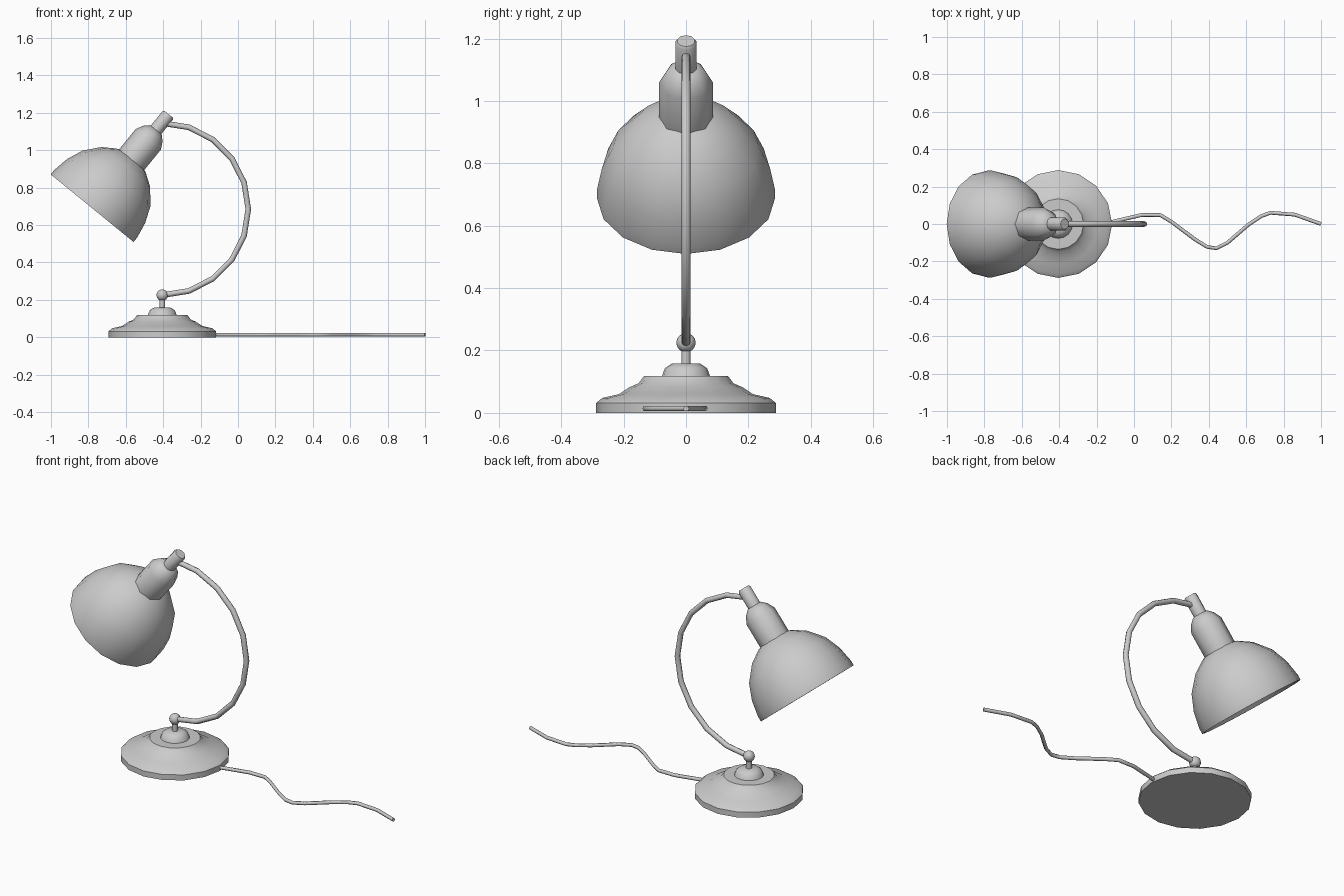
import bpy, bmesh, math

if "Cube" in bpy.data.objects:
    bpy.data.objects.remove(bpy.data.objects["Cube"])

BASE_X = -0.405
TILT = math.radians(39.2)


def finish(obj, angle=40):
    bpy.ops.object.select_all(action='DESELECT')
    obj.select_set(True)
    bpy.context.view_layer.objects.active = obj
    bpy.ops.object.shade_smooth_by_angle(angle=math.radians(angle))


def lathe(name, profile, sides, location, tilt=0.0, angle=40):
    """Revolve (radius, height) points about local z."""
    bm = bmesh.new()
    rings = []
    for r, z in profile:
        if r == 0:
            rings.append([bm.verts.new((0, 0, z))])
        else:
            rings.append([bm.verts.new((r * math.cos(math.tau * i / sides),
                                        r * math.sin(math.tau * i / sides), z))
                          for i in range(sides)])
    for a, b in zip(rings, rings[1:]):
        for i in range(sides):
            j = (i + 1) % sides
            corners = [a[i % len(a)], a[j % len(a)], b[j % len(b)], b[i % len(b)]]
            bm.faces.new(list(dict.fromkeys(corners)))
    bmesh.ops.recalc_face_normals(bm, faces=bm.faces)
    mesh = bpy.data.meshes.new(name)
    bm.to_mesh(mesh)
    bm.free()
    obj = bpy.data.objects.new(name, mesh)
    obj.location = location
    obj.rotation_euler = (0, tilt, 0)
    bpy.context.collection.objects.link(obj)
    finish(obj, angle)
    return obj


def tube(name, points, radius, resolution):
    """Round tube along straight segments."""
    curve = bpy.data.curves.new(name, 'CURVE')
    curve.dimensions = '3D'
    curve.bevel_depth = radius
    curve.bevel_resolution = resolution
    curve.use_fill_caps = True
    spline = curve.splines.new('POLY')
    spline.points.add(len(points) - 1)
    for p, co in zip(spline.points, points):
        p.co = (*co, 1)
    spline.use_smooth = True
    obj = bpy.data.objects.new(name, curve)
    bpy.context.collection.objects.link(obj)
    return obj


# Stepped round foot with raised dome
lathe("base", [(0, 0), (0.288, 0), (0.288, 0.032), (0.268, 0.048), (0.215, 0.06),
               (0.18, 0.083), (0.152, 0.095), (0.135, 0.118), (0.077, 0.118),
               (0.068, 0.143), (0.045, 0.158), (0, 0.158)],
      16, (BASE_X, 0, 0))

# Short post and ball joint
lathe("post", [(0, 0.15), (0.015, 0.15), (0.015, 0.21), (0, 0.21)], 10, (BASE_X, 0, 0))
bpy.ops.mesh.primitive_uv_sphere_add(segments=12, ring_count=8, radius=0.031,
                                     location=(BASE_X, 0, 0.225))
ball = bpy.context.object
ball.name = "ball_joint"
finish(ball, 60)

# Half-circle arm
arc = [math.radians(-90 + 18 * i) for i in range(11)]
tube("arm", [(BASE_X + 0.46 * math.cos(a), 0, 0.685 + 0.46 * math.sin(a)) for a in arc],
     0.015, 2)

# Head parts share one tilted axis starting at the centre of the shade rim
HEAD = (-0.78, 0, 0.69)
outer = [(0.286, 0), (0.286, 0.03), (0.27, 0.118), (0.235, 0.205), (0.168, 0.285),
         (0.1, 0.33), (0.06, 0.342)]
inner = [(r - 0.008, max(z - 0.008, 0)) for r, z in reversed(outer)]
lathe("shade", [(0, 0.342)] + outer + inner + [(0, 0.334)], 16, HEAD, TILT)
lathe("socket", [(0, 0.325), (0.087, 0.325), (0.087, 0.475), (0.066, 0.515),
                 (0.04, 0.54), (0, 0.54)], 8, HEAD, TILT, 50)
lathe("socket_cap", [(0, 0.52), (0.036, 0.52), (0.036, 0.638), (0.029, 0.648), (0, 0.648)],
      10, HEAD, TILT)

# Wavy cable lying on the table
path = [(-0.16, 0), (-0.09, 0.018), (0.04, 0.048), (0.14, 0.048), (0.2, 0.012),
        (0.326, -0.082), (0.39, -0.122), (0.44, -0.13), (0.5, -0.1), (0.61, -0.005),
        (0.68, 0.042), (0.73, 0.06), (0.86, 0.05), (1.0, 0)]
tube("cable", [(x, y, 0.014) for x, y in path], 0.01, 1)
